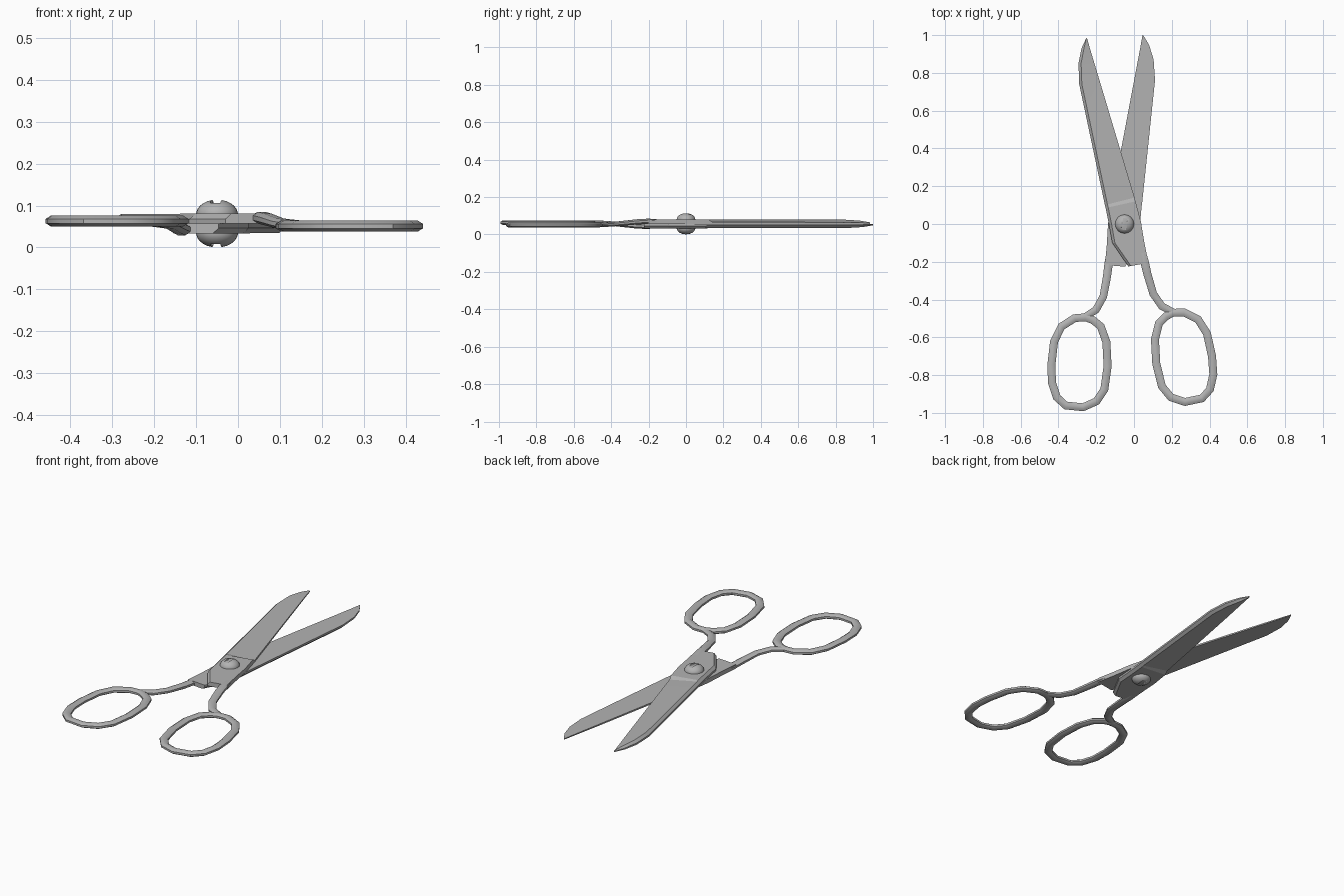
import bpy, bmesh, math
from mathutils import Matrix, Vector

cube = bpy.data.objects.get("Cube")
if cube:
    bpy.data.objects.remove(cube, do_unlink=True)

PIVOT = Vector((-0.05, 0.0, 0.057))   # screw centre, on the plane between the blades
AXIS = math.radians(93)               # closing direction of the scissors

steel = bpy.data.materials.new("grey_steel")
steel.use_nodes = True
steel.diffuse_color = (0.45, 0.45, 0.45, 1)
bsdf = next(n for n in steel.node_tree.nodes if n.type == 'BSDF_PRINCIPLED')
bsdf.inputs["Base Color"].default_value = (0.45, 0.45, 0.45, 1)


def finish(name, bm, angle=30):
    bmesh.ops.recalc_face_normals(bm, faces=bm.faces)
    mesh = bpy.data.meshes.new(name)
    bm.to_mesh(mesh)
    bm.free()
    mesh.materials.append(steel)
    obj = bpy.data.objects.new(name, mesh)
    bpy.context.collection.objects.link(obj)
    bpy.ops.object.select_all(action='DESELECT')
    obj.select_set(True)
    bpy.context.view_layer.objects.active = obj
    bpy.ops.object.shade_smooth_by_angle(angle=math.radians(angle))
    return obj


def loft(name, sections, closed=False, angle=30):
    """Skin a row of equal cross-sections, capped unless closed."""
    bm = bmesh.new()
    rings = [[bm.verts.new(p) for p in s] for s in sections]
    n = len(rings[0])
    pairs = list(zip(rings, rings[1:])) + ([(rings[-1], rings[0])] if closed else [])
    for a, b in pairs:
        for i in range(n):
            j = (i + 1) % n
            bm.faces.new((a[i], a[j], b[j], b[i]))
    if not closed:
        bm.faces.new(rings[0])
        bm.faces.new(rings[-1])
    return finish(name, bm, angle)


def tube(name, path, closed=False):
    """Octagonal bar along (x, y, z, half width, half height) points."""
    sections = []
    for i, (x, y, z, w, h) in enumerate(path):
        if closed:
            a, b = path[i - 1], path[(i + 1) % len(path)]
        else:
            a, b = path[max(i - 1, 0)], path[min(i + 1, len(path) - 1)]
        t = Vector((b[0] - a[0], b[1] - a[1], 0)).normalized()
        side = Vector((t.y, -t.x, 0))
        mid = Vector((x, y, PIVOT.z + z))
        sections.append([mid + side * (w * math.cos(k)) + Vector((0, 0, h * math.sin(k)))
                         for k in [math.tau * (s + 0.5) / 8 for s in range(8)]])
    return loft(name, sections, closed, 35)


# Blade and tang: spine point, cutting edge point, spine height, edge height
stations = [
    ((-0.030, -0.225), (0.076, -0.205), 0.024, 0.024),
    ((-0.115, -0.100), (0.055, -0.100), 0.024, 0.024),
    ((-0.133, 0.000), (0.037, 0.010), 0.024, 0.024),
    ((-0.150, 0.085), (0.008, 0.120), 0.024, 0.024),
    ((-0.154, 0.100), (0.003, 0.140), 0.023, 0.010),
    ((-0.290, 0.740), (-0.178, 0.745), 0.023, 0.008),
    ((-0.294, 0.850), (-0.211, 0.855), 0.022, 0.007),
    ((-0.278, 0.930), (-0.234, 0.932), 0.017, 0.006),
    ((-0.254, 0.982), (-0.249, 0.985), 0.008, 0.005),
]
sections = []
for s, e, top, edge in stations:
    s, e = Vector((*s, PIVOT.z)), Vector((*e, PIVOT.z))
    inset = s + (e - s).normalized() * min(0.014, 0.3 * (e - s).length)
    up = Vector((0, 0, 1))
    sections.append([s, s + up * top * 0.45, inset + up * top, e + up * edge, e])
blade = loft("left_handled_blade", sections, angle=15)

# Arm sweeping from the tang down to the finger ring
arm = tube("left_arm", [
    (0.040, -0.120, 0.012, 0.016, 0.010),
    (0.056, -0.200, 0.014, 0.024, 0.015),
    (0.071, -0.265, 0.010, 0.023, 0.015),
    (0.102, -0.370, 0.000, 0.022, 0.013),
    (0.148, -0.436, -0.005, 0.022, 0.013),
    (0.210, -0.467, -0.006, 0.020, 0.012),
])

# Finger ring
outline = [(0.206, -0.470), (0.265, -0.468), (0.339, -0.505), (0.386, -0.579),
           (0.413, -0.700), (0.420, -0.796), (0.402, -0.876), (0.360, -0.923),
           (0.270, -0.942), (0.196, -0.918), (0.148, -0.860), (0.118, -0.740),
           (0.111, -0.611), (0.132, -0.526), (0.170, -0.488)]
ring = tube("left_finger_ring", [(x, y, -0.006, 0.023, 0.014) for x, y in outline], True)

# The second half is the first one turned over about the closing axis
turn = (Matrix.Translation(PIVOT)
        @ Matrix.Rotation(math.pi, 4, Vector((math.cos(AXIS), math.sin(AXIS), 0)))
        @ Matrix.Translation(-PIVOT))
for part in (blade, arm, ring):
    twin = part.copy()
    twin.name = part.name.replace("left", "right")
    twin.matrix_world = turn
    bpy.context.collection.objects.link(twin)

# Domed pivot screw, both heads in one solid
bm = bmesh.new()
bmesh.ops.create_uvsphere(bm, u_segments=24, v_segments=13, radius=1)
for v in bm.verts:
    lift = math.copysign(0.022, v.co.z)
    v.co = PIVOT + Vector((v.co.x * 0.05, v.co.y * 0.05, v.co.z * 0.035 + lift))
screw = finish("pivot_screw", bm, 40)

# Slots across both heads
bm = bmesh.new()
for side in (-1, 1):
    place = (Matrix.Translation(PIVOT + Vector((0, 0, side * 0.060)))
             @ Matrix.Rotation(math.radians(-8), 4, 'Z')
             @ Matrix.Diagonal((0.024, 0.2, 0.022, 1)))
    bmesh.ops.create_cube(bm, size=1, matrix=place)
cutter = finish("slot_cutter", bm)
cutter.hide_render = True
cutter.hide_viewport = True
slot = screw.modifiers.new("slots", 'BOOLEAN')
slot.operation = 'DIFFERENCE'
slot.solver = 'EXACT'
slot.object = cutter
